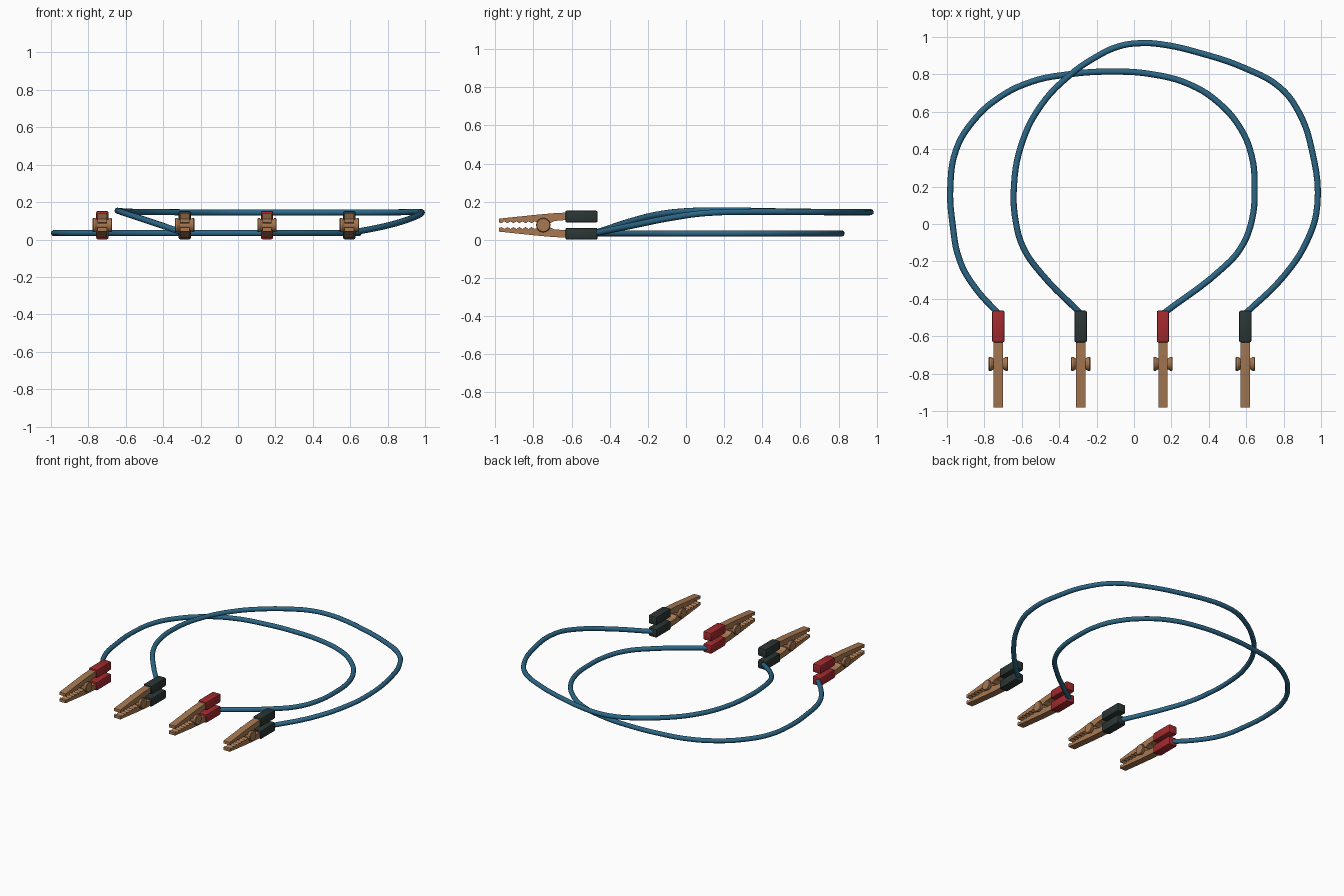
import bpy, bmesh, math
from mathutils import Matrix

if "Cube" in bpy.data.objects:
    bpy.data.objects.remove(bpy.data.objects["Cube"])


def material(name, rgb):
    m = bpy.data.materials.new(name)
    m.diffuse_color = (*rgb, 1)
    m.use_nodes = True
    m.node_tree.nodes["Principled BSDF"].inputs["Base Color"].default_value = m.diffuse_color
    return m


BLUE = material("cable blue", (0.025, 0.135, 0.24))
COPPER = material("copper", (0.39, 0.19, 0.085))
RED = material("grip red", (0.36, 0.023, 0.027))
BLACK = material("grip black", (0.024, 0.037, 0.035))
MID = 0.077      # height of the clip hinge
LOW = 0.033      # height of the lower grip centre


def finish(name, bm, mat):
    bmesh.ops.recalc_face_normals(bm, faces=bm.faces[:])
    me = bpy.data.meshes.new(name)
    bm.to_mesh(me)
    bm.free()
    me.materials.append(mat)
    ob = bpy.data.objects.new(name, me)
    bpy.context.collection.objects.link(ob)
    return ob


def smooth(ob, angle=35):
    bpy.ops.object.select_all(action='DESELECT')
    ob.select_set(True)
    bpy.context.view_layer.objects.active = ob
    bpy.ops.object.shade_smooth_by_angle(angle=math.radians(angle))


def jaw(name, x, side):
    # side profile with teeth, given as (y, offset from hinge height)
    pts = [(-0.50, 0.028), (-0.50, 0.062), (-0.63, 0.066), (-0.70, 0.062),
           (-0.78, 0.055), (-0.98, 0.034), (-0.98, 0.014)]
    n = 6
    for i in range(n):
        y = -0.968 + i * 0.19 / n
        pts += [(y, 0.010), (y + 0.016, 0.020)]
    pts += [(-0.775, 0.012), (-0.71, 0.012), (-0.69, 0.022), (-0.63, 0.027)]
    bm = bmesh.new()
    f = bm.faces.new([bm.verts.new((x - 0.025, y, MID + side * d)) for y, d in pts])
    ext = bmesh.ops.extrude_face_region(bm, geom=[f])
    vs = [v for v in ext["geom"] if isinstance(v, bmesh.types.BMVert)]
    bmesh.ops.translate(bm, verts=vs, vec=(0.05, 0, 0))
    finish(name, bm, COPPER)


def grip(name, x, side, mat):
    bm = bmesh.new()
    bmesh.ops.create_cube(bm, size=1)
    bmesh.ops.scale(bm, vec=(0.066, 0.17, 0.062), verts=bm.verts)
    bmesh.ops.translate(bm, vec=(x, -0.548, MID + side * 0.045), verts=bm.verts)
    bmesh.ops.bevel(bm, geom=bm.edges[:], offset=0.009, segments=2,
                    profile=0.5, affect='EDGES')
    smooth(finish(name, bm, mat), 25)


def pivot(name, x):
    # spool: wide flanges that narrow toward the jaws
    prof = [(-0.052, 0.034), (-0.048, 0.038), (-0.040, 0.038), (-0.026, 0.029),
            (0.026, 0.029), (0.040, 0.038), (0.048, 0.038), (0.052, 0.034)]
    n = 16
    bm = bmesh.new()
    rings = [[bm.verts.new((x + dx, -0.748 + r * math.cos(2 * math.pi * k / n),
                            MID + r * math.sin(2 * math.pi * k / n)))
              for k in range(n)] for dx, r in prof]
    for a, b in zip(rings, rings[1:]):
        for k in range(n):
            bm.faces.new((a[k], a[(k + 1) % n], b[(k + 1) % n], b[k]))
    bm.faces.new(rings[0])
    bm.faces.new(rings[-1])
    smooth(finish(name, bm, COPPER), 28)


def cable(name, pts):
    cu = bpy.data.curves.new(name, 'CURVE')
    cu.dimensions = '3D'
    cu.bevel_depth = 0.0165
    cu.bevel_resolution = 3
    cu.resolution_u = 5
    cu.use_fill_caps = True
    sp = cu.splines.new('BEZIER')
    sp.bezier_points.add(len(pts) - 1)
    for bp, p in zip(sp.bezier_points, pts):
        bp.co = p
        bp.handle_left_type = bp.handle_right_type = 'AUTO'
    cu.materials.append(BLUE)
    ob = bpy.data.objects.new(name, cu)
    bpy.context.collection.objects.link(ob)
    bpy.ops.object.select_all(action='DESELECT')
    ob.select_set(True)
    bpy.context.view_layer.objects.active = ob
    bpy.ops.object.convert(target='MESH')
    smooth(bpy.context.object, 50)


# four clips, alternating grip colours
for i, (x, mat) in enumerate([(-0.725, RED), (-0.285, BLACK),
                              (0.155, RED), (0.595, BLACK)], 1):
    for label, side in (("upper", 1), ("lower", -1)):
        jaw(f"{label}_jaw_{i}", x, side)
        grip(f"{label}_grip_{i}", x, side, mat)
    pivot(f"pivot_{i}", x)

# flat cable lying on the ground
flat = [(-0.725, -0.48), (-0.85, -0.34), (-0.93, -0.20), (-0.97, 0), (-0.982, 0.2),
        (-0.95, 0.4), (-0.86, 0.55), (-0.73, 0.67), (-0.55, 0.76), (-0.35, 0.80),
        (-0.12, 0.815), (0.10, 0.80), (0.30, 0.745), (0.45, 0.65), (0.57, 0.51),
        (0.63, 0.36), (0.645, 0.2), (0.63, 0.02), (0.57, -0.13), (0.47, -0.24),
        (0.155, -0.48)]
cable("flat_cable", [(x, y, LOW + 0.001) for x, y in flat])

# raised cable arching over the first
cable("raised_cable", [
    (0.595, -0.48, 0.034), (0.80, -0.28, 0.075), (0.93, -0.08, 0.115),
    (0.98, 0.10, 0.140), (0.95, 0.40, 0.147), (0.88, 0.60, 0.146),
    (0.78, 0.73, 0.145), (0.60, 0.83, 0.145), (0.35, 0.915, 0.145),
    (0.15, 0.96, 0.145), (0.04, 0.967, 0.145), (-0.08, 0.95, 0.145),
    (-0.20, 0.895, 0.145), (-0.35, 0.79, 0.146), (-0.50, 0.63, 0.147),
    (-0.60, 0.43, 0.150), (-0.642, 0.20, 0.154), (-0.63, 0.0, 0.150),
    (-0.59, -0.13, 0.136), (-0.50, -0.26, 0.106), (-0.285, -0.48, 0.034)])
